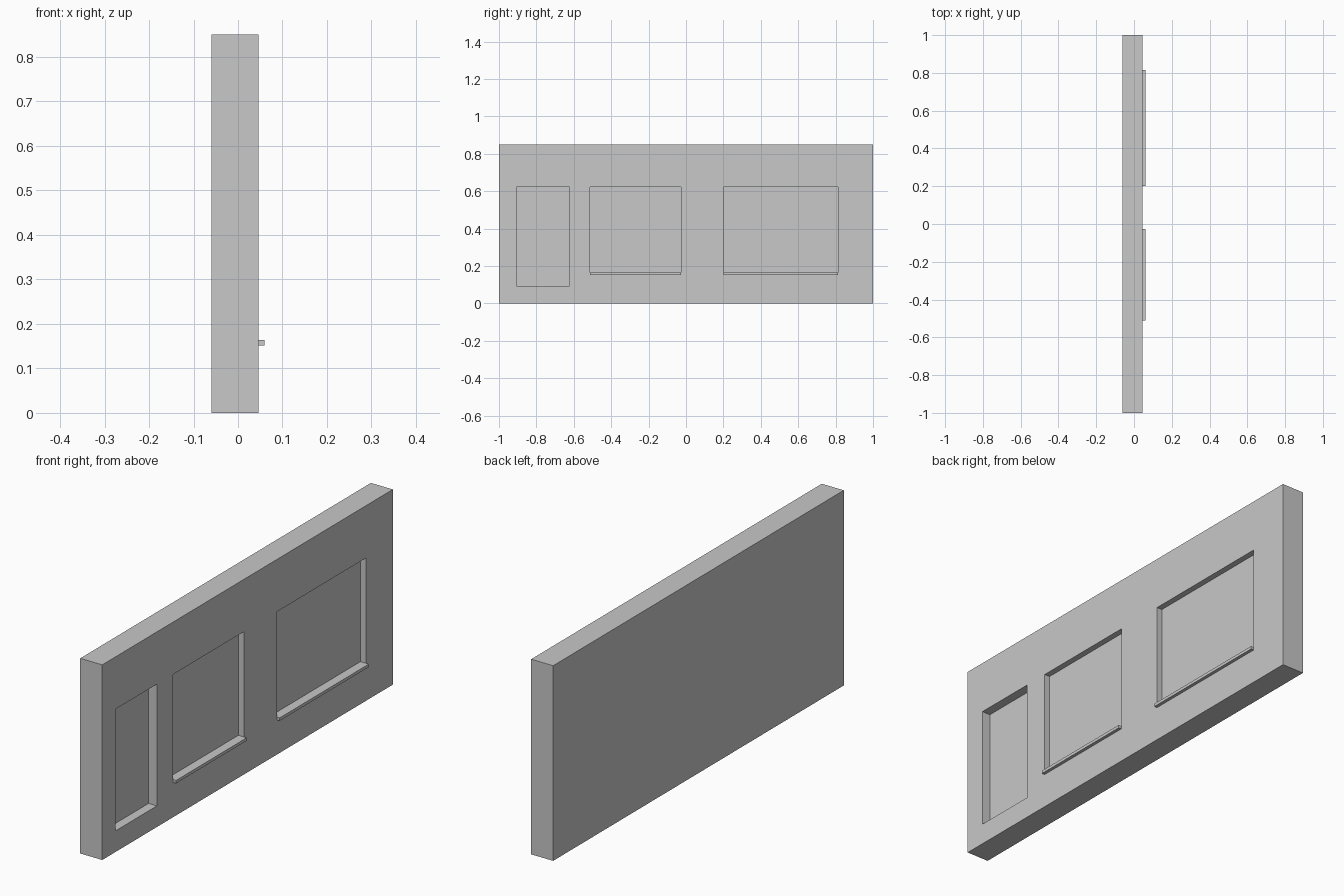
import bpy

old = bpy.data.objects.get("Cube")
if old:
    bpy.data.objects.remove(old, do_unlink=True)

# Single plain material
grey = bpy.data.materials.new("plain_grey")
grey.use_nodes = True
colour = (0.58, 0.58, 0.58, 1)
grey.diffuse_color = colour
grey.node_tree.nodes["Principled BSDF"].inputs["Base Color"].default_value = colour


def box(name, x, y, z):
    """Box from (min, max) spans along each axis."""
    spans = (x, y, z)
    bpy.ops.mesh.primitive_cube_add(size=1, location=[(a + b) / 2 for a, b in spans])
    ob = bpy.context.object
    ob.name = name
    ob.scale = [b - a for a, b in spans]
    bpy.ops.object.transform_apply(location=False, rotation=False, scale=True)
    ob.data.materials.append(grey)
    return ob


BACK, FACE, SILL_FRONT = -0.06, 0.046, 0.06
HEAD, SILL_TOP, SILL_BASE = 0.622, 0.164, 0.151
DOOR_DEPTH, WINDOW_DEPTH = 0.04, 0.026

# Wall slab
wall = box("wall", (BACK, FACE), (-1, 1), (0, 0.85))


def recess(y, bottom, depth):
    """Cut a shallow rectangular niche into the wall face."""
    cutter = box("niche_cutter", (FACE - depth, FACE + 0.1), y, (bottom, HEAD))
    cutter.hide_render = True
    mod = wall.modifiers.new("niche", "BOOLEAN")
    mod.operation = "DIFFERENCE"
    mod.solver = "EXACT"
    mod.object = cutter
    bpy.context.view_layer.objects.active = wall
    bpy.ops.object.modifier_apply(modifier=mod.name)
    bpy.data.objects.remove(cutter, do_unlink=True)


# Door niche
recess((-0.907, -0.624), 0.092, DOOR_DEPTH)

# Window niches, each with a projecting sill filling its bottom
windows = {"small_window": (-0.512, -0.026), "large_window": (0.201, 0.814)}
for name, span in windows.items():
    recess(span, SILL_BASE, WINDOW_DEPTH)
    box(name + "_sill", (FACE - WINDOW_DEPTH, SILL_FRONT), span, (SILL_BASE, SILL_TOP))
